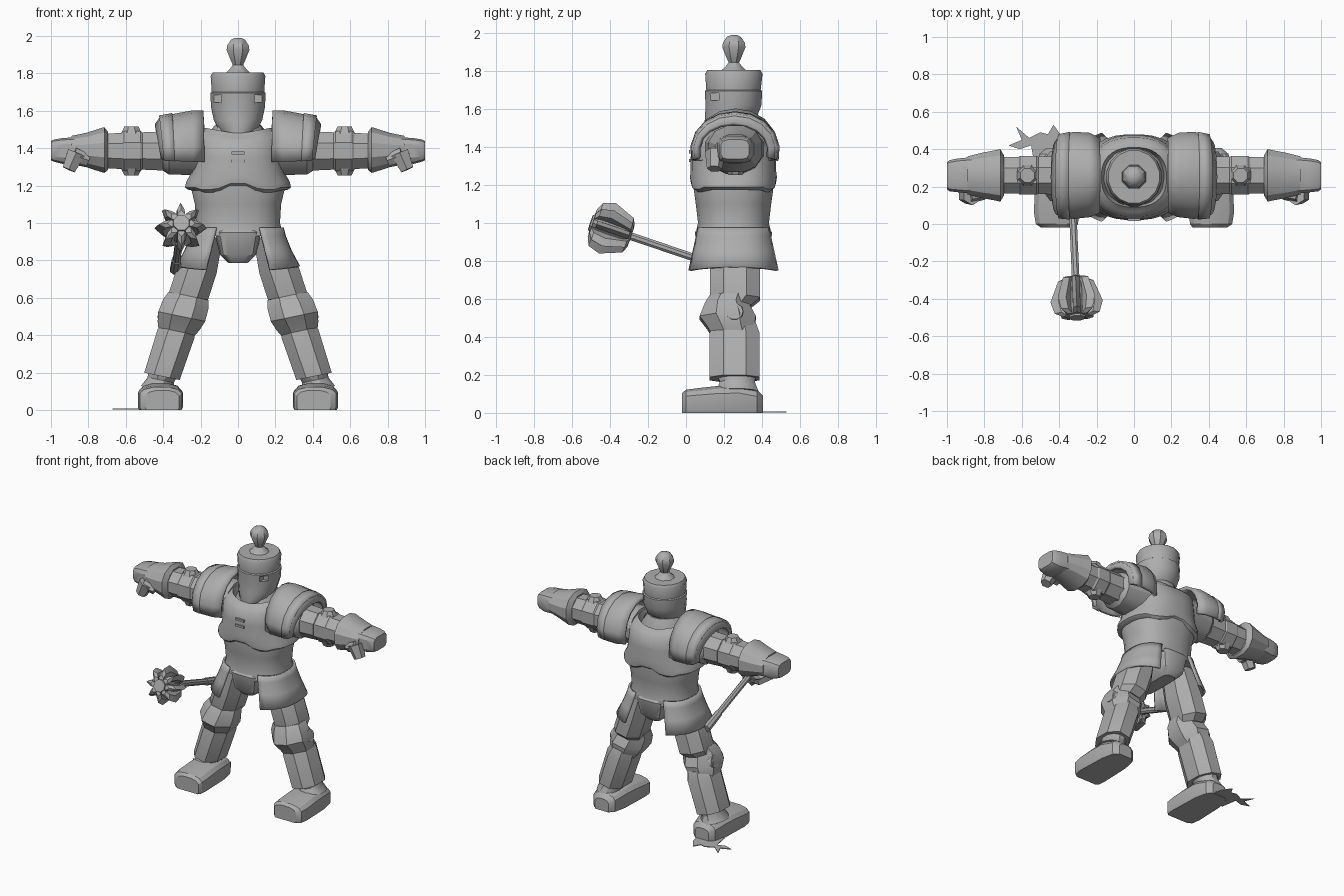
import bpy, bmesh, math
from mathutils import Vector as V

if "Cube" in bpy.data.objects:
    bpy.data.objects.remove(bpy.data.objects["Cube"], do_unlink=True)

GREY = (0.42, 0.42, 0.42, 1)
steel = bpy.data.materials.new("plain grey")
steel.use_nodes = True
steel.diffuse_color = GREY
steel.node_tree.nodes["Principled BSDF"].inputs["Base Color"].default_value = GREY
X, Y, Z = V((1, 0, 0)), V((0, 1, 0)), V((0, 0, 1))


def skin(name, rows, closed=True, mirror=False, thick=0, angle=35):
    """Bridge rows of points into a capped solid, or an open sheet with thickness."""
    bm = bmesh.new()
    vr = [[bm.verts.new(p) for p in r] for r in rows]
    n = len(vr[0])
    for a, b in zip(vr, vr[1:]):
        for i in range(n if closed else n - 1):
            j = (i + 1) % n
            bm.faces.new((a[i], a[j], b[j], b[i]))
    if closed:
        bm.faces.new(vr[0])
        bm.faces.new(vr[-1])
    bmesh.ops.recalc_face_normals(bm, faces=bm.faces)
    me = bpy.data.meshes.new(name)
    bm.to_mesh(me)
    bm.free()
    me.materials.append(steel)
    ob = bpy.data.objects.new(name, me)
    bpy.context.collection.objects.link(ob)
    bpy.ops.object.select_all(action='DESELECT')
    ob.select_set(True)
    bpy.context.view_layer.objects.active = ob
    bpy.ops.object.shade_smooth_by_angle(angle=math.radians(angle))
    if thick:
        m = ob.modifiers.new("Thickness", 'SOLIDIFY')
        m.thickness, m.offset = thick, 0
    if mirror:
        m = ob.modifiers.new("Mirror", 'MIRROR')
        m.use_mirror_merge = False
    return ob


def spow(c, p):
    return math.copysign(abs(c) ** (2 / p), c)


def ring(c, u, v, ru, rv, n, p=2, rot=0.5):
    out = []
    for i in range(n):
        t = math.tau * (i + rot) / n
        out.append(V(c) + u * ru * spow(math.cos(t), p) + v * rv * spow(math.sin(t), p))
    return out


def upright(name, secs, n=24, p=2.4, **kw):
    """Loft of level sections (z, centre y, half width, half depth)."""
    return skin(name, [ring((0, cy, z), X, Y, rx, ry, n, p) for z, cy, rx, ry in secs], **kw)


def rod(name, a, b, r0, r1, n=8, **kw):
    a, b = V(a), V(b)
    d = (b - a).normalized()
    u = d.cross(Y if abs(d.y) < 0.9 else Z).normalized()
    w = d.cross(u)
    return skin(name, [ring(a, u, w, r0, r0, n), ring(b, u, w, r1, r1, n)], **kw)


# --- helmet with eye slots
helmet = upright("helmet", [
    (1.455, .17, .055, .08), (1.49, .19, .10, .10), (1.55, .235, .132, .138),
    (1.62, .25, .147, .15), (1.695, .25, .151, .154), (1.70, .25, .143, .146),
    (1.785, .252, .149, .154), (1.805, .252, .138, .143)], n=16, p=2)
for s in (-1, 1):
    bpy.ops.mesh.primitive_cube_add(size=1, location=(s * .118, .125, 1.665))
    cutter = bpy.context.object
    cutter.scale = (.06, .10, .04)
    cutter.hide_render = True
    m = helmet.modifiers.new("Eye slot", 'BOOLEAN')
    m.object, m.operation = cutter, 'DIFFERENCE'
    bpy.context.view_layer.objects.active = helmet
    bpy.ops.object.modifier_apply(modifier=m.name)
    bpy.data.objects.remove(cutter, do_unlink=True)
upright("helmet_knob", [
    (1.80, .252, .075, .075), (1.82, .252, .05, .05), (1.845, .252, .03, .03),
    (1.865, .252, .04, .04), (1.925, .252, .066, .066), (1.95, .252, .062, .062),
    (1.98, .252, .04, .04), (1.99, .252, .015, .015)], n=8, p=2)
# ragged mail collar
collar = [ring((0, .25, 1.40), X, Y, .18, .17, 24),
          [p - Z * (.02 * (i % 2)) for i, p in
           enumerate(ring((0, .25, 1.485), X, Y, .155, .15, 24))],
          ring((0, .25, 1.54), X, Y, .11, .12, 24)]
skin("mail_collar", collar)

# --- torso
breast = upright("breastplate", [
    (1.175, .25, .262, .208), (1.19, .25, .285, .225), (1.22, .25, .278, .23),
    (1.27, .25, .25, .226), (1.35, .25, .24, .226), (1.44, .25, .24, .212),
    (1.485, .25, .21, .185), (1.51, .25, .175, .16), (1.42, .25, .15, .14)], n=32)
for v in breast.data.vertices:
    x, y, z = v.co
    if z < 1.24:      # arched lower rim
        v.co.z += .05 * max(0, 1 - abs(x) / .12) - .012 * (abs(x) < .2)
    if z > 1.46:      # dipped neckline, front and back
        v.co.z -= .2 * abs(y - .25) * max(0, 1 - abs(x) / .22)
upright("abdomen", [
    (.93, .25, .24, .20), (.965, .25, .235, .196), (1.0, .25, .226, .188),
    (1.1, .25, .232, .20), (1.2, .25, .256, .214), (1.27, .25, .24, .21)])
upright("pelvis_flap", [
    (.785, .25, .05, .15), (.83, .25, .098, .19), (.95, .25, .125, .205), (.97, .25, .11, .19)],
    n=16, p=5)
for z in (1.33, 1.375):
    skin("chest_bar", [ring((0, y, z), X, Z, .04, .009, 4, 6) for y in (.017, .05)])

# split skirt: one panel around each hip, open at front and back
rows = []
for z, rx, ry, gap in [(.975, .237, .195, .115), (.93, .248, .205, .125),
                       (.85, .28, .225, .145), (.745, .325, .25, .17)]:
    t0 = math.acos((gap / rx) ** 1.3)
    row = []
    for i in range(17):
        t = t0 * (i / 8 - 1)
        lift = .022 * math.cos(t) ** 2 if z < .8 else 0
        row.append(V((rx * spow(math.cos(t), 2.6), .25 + ry * spow(math.sin(t), 2.6), z + lift)))
    rows.append(row)
skin("skirt_panels", rows, closed=False, mirror=True, thick=.015)


# --- shoulders: arched plate plus raised rim
def arch(x, ry, top, cy, lean=0, base=1.38):
    pts = []
    for i in range(11):
        t = math.radians(-14 + 208 * i / 10)
        h = math.sin(t)
        pts.append(V((x + lean * (h - 1), cy + ry * spow(math.cos(t), 2.05),
                      base + (top - base) * spow(h, 2.05))))
    return pts


skin("pauldrons", [arch(.185, .19, 1.59, .26), arch(.24, .215, 1.59, .262),
                   arch(.32, .222, 1.575, .26), arch(.41, .21, 1.557, .255, .02),
                   arch(.435, .185, 1.52, .25, .025)],
     closed=False, mirror=True, thick=.025)
skin("pauldron_rims", [arch(.35, .226, 1.578, .258, .01), arch(.42, .217, 1.565, .255, .02)],
     closed=False, mirror=True, thick=.02)


# --- arms: sections (x, y, z, half depth, half height)
def limb_x(name, secs, n=8, p=2):
    skin(name, [ring((x, y, z), Y, Z, ry, rz, n, p) for x, y, z, ry, rz in secs], mirror=True, angle=30)


limb_x("shoulder_joints", [(.18, .255, 1.39, .16, .14), (.37, .255, 1.385, .14, .13),
                           (.40, .255, 1.385, .11, .11)], n=12)
limb_x("upper_arms", [(.36, .26, 1.385, .112, .115), (.51, .26, 1.385, .108, .108)])
limb_x("elbows", [(.49, .26, 1.385, .09, .09), (.52, .26, 1.385, .112, .115),
                  (.61, .26, 1.385, .112, .115), (.64, .26, 1.385, .09, .09)])
limb_x("forearms", [(.60, .26, 1.385, .105, .105), (.72, .26, 1.385, .105, .10)])
for s in (1, -1):
    zc = 1.385
    rod("elbow_bolts", (.57, .26, zc + s * .09), (.57, .26, zc + s * .132), .062, .04, mirror=True)
limb_x("gauntlet_cuffs", [(.695, .26, 1.385, .11, .105), (.715, .26, 1.39, .145, .126),
                          (.735, .26, 1.39, .14, .12), (.81, .26, 1.39, .125, .095),
                          (.89, .26, 1.39, .105, .078)], n=12, p=2.3)
limb_x("hands", [(.86, .26, 1.39, .10, .07), (.94, .26, 1.385, .092, .07),
                 (.985, .258, 1.387, .085, .06), (1.0, .258, 1.387, .075, .052)], n=12, p=4)
rod("thumb_bases", (.80, .165, 1.335), (.88, .155, 1.365), .035, .045, n=6, mirror=True)
rod("thumb_tips", (.865, .155, 1.375), (.905, .15, 1.285), .055, .04, n=6, mirror=True)


# --- legs: slanted sections (z, y, half width, half depth)
def limb_z(name, secs, n=8, p=2):
    u = V((.97, 0, .2))
    skin(name, [ring((.4 - .33 * (z - .2), y, z), u, Y, rx, ry, n, p)
                for z, y, rx, ry in secs], mirror=True, angle=30)


limb_z("thighs", [(.93, .255, .085, .125), (.75, .258, .115, .142), (.60, .258, .115, .142),
                  (.56, .24, .10, .11)], p=2.2)
limb_z("knee_guards", [(.61, .23, .118, .115), (.57, .215, .135, .125), (.50, .22, .14, .16),
                       (.45, .235, .125, .135), (.41, .25, .105, .125)])
limb_z("shins", [(.47, .255, .09, .12), (.41, .256, .11, .142), (.18, .256, .105, .142)], p=2.2)
rod("knee_discs", (.37, .255, .52), (.42, .255, .535), .06, .045, n=10, mirror=True)
limb_z("ankles", [(.21, .265, .085, .11), (.16, .27, .075, .095), (.11, .27, .095, .115)], n=12)

# --- boots: flat sole and domed top, sections (centre x, y, half width, height)
outline = [(-.94, 0), (.94, 0), (1, .12), (1, .72), (.8, .9), (.35, 1),
           (-.35, 1), (-.8, .9), (-1, .72), (-1, .12)]
skin("boots", [[V((x + w * s, y, h * t)) for s, t in outline] for x, y, w, h in [
    (.415, .405, .055, .09), (.415, .375, .09, .12), (.415, .28, .112, .145), (.415, .17, .116, .142),
    (.415, .06, .12, .13), (.412, 0, .113, .122), (.405, -.02, .09, .105)]], mirror=True, angle=25)

# --- mace
a, b = V((-.335, .24, .75)), V((-.312, -.29, .93))
d = (b - a).normalized()
u = d.cross(Z).normalized()
w = u.cross(d)
rod("mace_handle", a, b + d * .05, .021, .022)
rod("mace_grip", a, a + d * .17, .03, .026)
skin("mace_core", [ring(b + d * s, u, w, r, r, 8) for s, r in
                   [(0, .03), (.04, .055), (.18, .055), (.225, .045)]], angle=30)
for k in range(8):
    t = math.tau * k / 8
    e = u * math.cos(t) + w * math.sin(t)
    f = d.cross(e) * .02
    skin("mace_flange", [[b + d * s + e * .02, b + d * s + e * r * .7 + f,
                          b + d * s + e * r, b + d * s + e * r * .7 - f]
                         for s, r in [(0, .06), (.015, .095), (.13, .14), (.195, .12), (.215, .075)]],
         angle=20)

# --- flat ragged splash behind the right boot
spl = [(-.36, .30), (-.38, .46), (-.43, .53), (-.46, .48), (-.50, .49), (-.56, .46),
       (-.63, .52), (-.60, .45), (-.67, .42), (-.61, .40), (-.55, .42), (-.53, .30)]
skin("ground_splash", [[V((x, y, z)) for x, y in spl] for z in (.003, .008)])
